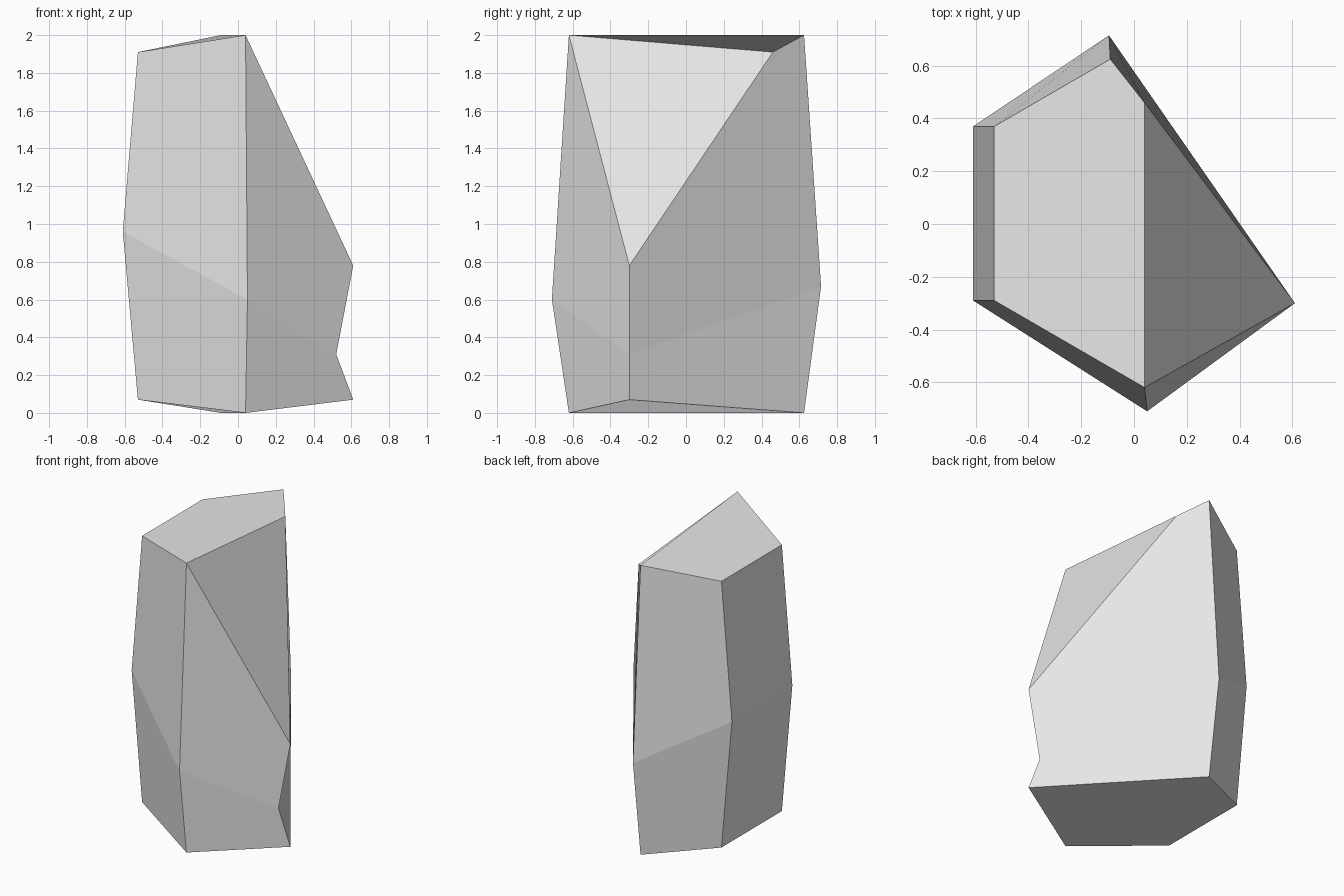
import bpy
import bmesh

if "Cube" in bpy.data.objects:
    bpy.data.objects.remove(bpy.data.objects["Cube"])

# Single pale grey stone colour
stone = bpy.data.materials.new("pale grey stone")
stone.diffuse_color = (0.8, 0.8, 0.8, 1)
stone.use_nodes = True
stone.node_tree.nodes["Principled BSDF"].inputs["Base Color"].default_value = stone.diffuse_color

bm = bmesh.new()


def ring(points):
    return [bm.verts.new(p) for p in points]


# Five corners per ring, counter-clockwise: front left, front, right, back, back left
base = ring([(-.53, -.29, .07), (.04, -.62, 0), (.61, -.30, .07), (-.09, .625, 0), (-.53, .37, .07)])
waist = ring([(-.61, -.29, .96), (.05, -.71, .60), (.52, -.30, .31), (-.095, .715, .67), (-.61, .37, .96)])
crown = ring([(-.53, -.29, 1.91), (.04, -.62, 2), (.61, -.30, .78), (-.09, .625, 2), (-.53, .37, 1.91)])
# Extra crown corner where the sloping chip meets the top
chip = bm.verts.new((.04, .46, 1.91))

# Side facets
for lower, upper in ((base, waist), (waist, crown)):
    for i in range(5):
        j = (i + 1) % 5
        corners = [lower[i], lower[j], upper[j], upper[i]]
        if upper is crown and i == 2:
            corners.insert(3, chip)
        bm.faces.new(corners)

# Sloping chip, top and underside
bm.faces.new([crown[1], crown[2], chip])
bm.faces.new([crown[0], crown[1], chip, crown[3], crown[4]])
bm.faces.new(base[::-1])

mesh = bpy.data.meshes.new("standing_rock")
bm.to_mesh(mesh)
bm.free()
mesh.materials.append(stone)
rock = bpy.data.objects.new("standing_rock", mesh)
bpy.context.collection.objects.link(rock)
